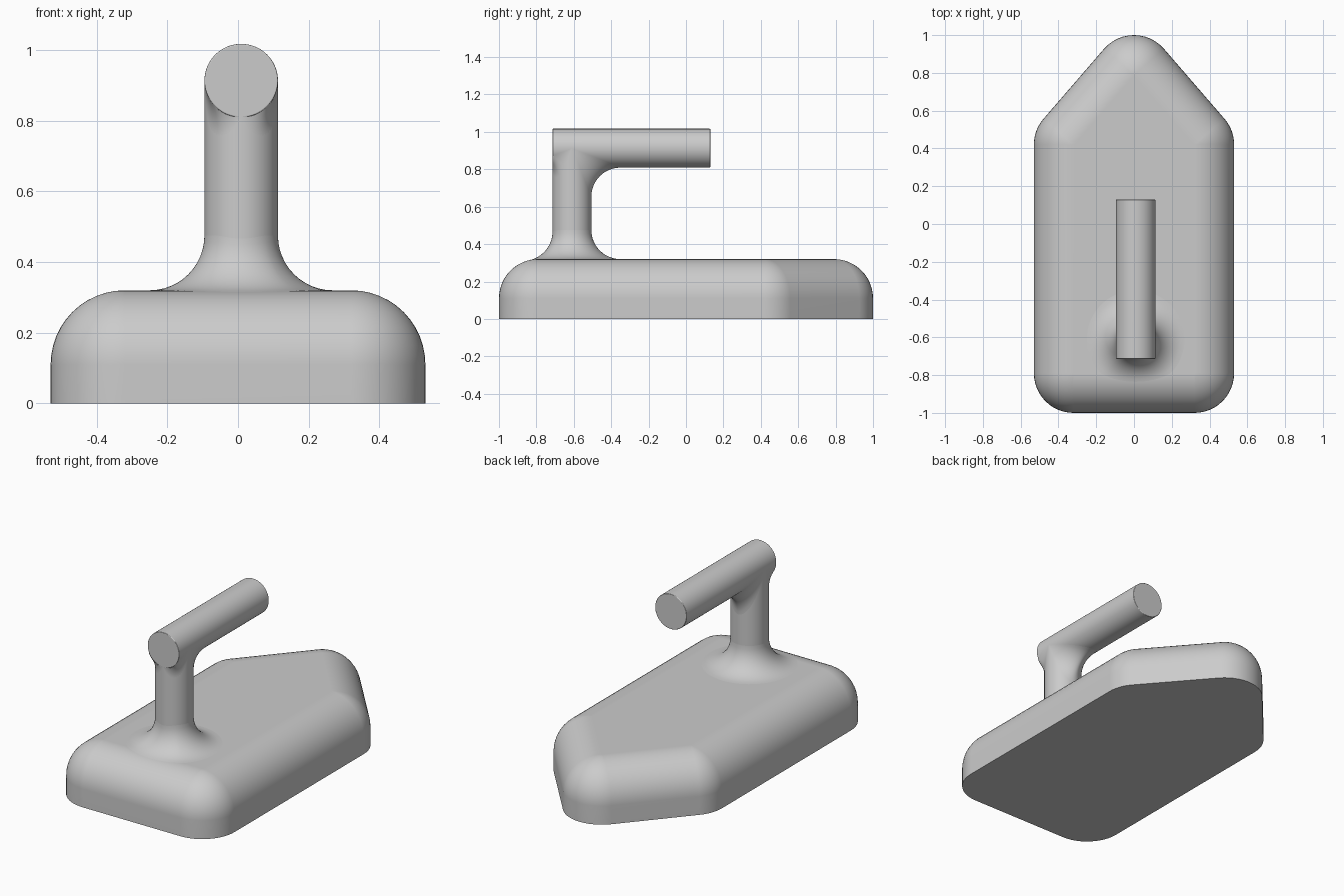
import bpy, bmesh, math
from mathutils import Vector, Matrix

cube = bpy.data.objects.get("Cube")
if cube:
    bpy.data.objects.remove(cube, do_unlink=True)

grey = bpy.data.materials.new("plain_grey")
grey.use_nodes = True
COLOR = (0.6, 0.6, 0.6, 1)
grey.diffuse_color = COLOR
grey.node_tree.nodes["Principled BSDF"].inputs["Base Color"].default_value = COLOR

EDGE = 0.21                           # rounding of the base
HEIGHT = 0.32
ROD = 0.104                           # radius of post and handle
BLEND = 0.155                         # radius of the fillets
REACH = ROD + BLEND
JOINT = Vector((0.009, -0.61, 0.913))  # where post and handle axes meet
BACK_END = 0.13
CORE = [(-0.32, -0.79), (0.32, -0.79), (0.32, 0.42), (0, 0.79)]


def finish(name, bm):
    mesh = bpy.data.meshes.new(name)
    bm.to_mesh(mesh)
    bm.free()
    mesh.materials.append(grey)
    obj = bpy.data.objects.new(name, mesh)
    bpy.context.collection.objects.link(obj)
    bpy.ops.object.select_all(action="DESELECT")
    obj.select_set(True)
    bpy.context.view_layer.objects.active = obj
    bpy.ops.object.shade_smooth_by_angle(angle=math.radians(35))
    mod = obj.modifiers.new("even_shading", "WEIGHTED_NORMAL")
    mod.keep_sharp = True


def base():
    # Sweep a quarter round about the core outline
    steps = 12
    pts = [Vector(p) for p in CORE]
    pts.append(Vector((-CORE[2][0], CORE[2][1])))
    outline = []
    for i, p in enumerate(pts):
        before, after = p - pts[i - 1], pts[(i + 1) % len(pts)] - p
        start = math.atan2(-before.x, before.y)
        turn = before.angle(after)
        for k in range(steps + 1):
            a = start + turn * k / steps
            outline.append((p, Vector((math.cos(a), math.sin(a)))))
    bm = bmesh.new()
    levels = [(EDGE, 0)]
    for k in range(steps + 1):
        e = math.pi / 2 * k / steps
        levels.append((EDGE * math.cos(e), HEIGHT - EDGE + EDGE * math.sin(e)))
    rings = [[bm.verts.new((*(p + d * r), z)) for p, d in outline] for r, z in levels]
    n = len(outline)
    for low, high in zip(rings, rings[1:]):
        for i in range(n):
            j = (i + 1) % n
            bm.faces.new((low[i], low[j], high[j], high[i]))
    bm.faces.new(rings[0][::-1])
    bm.faces.new(rings[-1])
    bmesh.ops.remove_doubles(bm, verts=bm.verts, dist=0.0001)
    bmesh.ops.recalc_face_normals(bm, faces=bm.faces)
    finish("base", bm)


def rod(name, start, end, bevel):
    start, end = Vector(start), Vector(end)
    axis = end - start
    place = Matrix.Translation((start + end) / 2) @ axis.to_track_quat("Z", "Y").to_matrix().to_4x4()
    bm = bmesh.new()
    bmesh.ops.create_cone(bm, cap_ends=True, segments=64, radius1=ROD, radius2=ROD,
                          depth=axis.length, matrix=place)
    if bevel:
        rims = [e for f in bm.faces if len(f.verts) > 4 for e in f.edges]
        bmesh.ops.bevel(bm, geom=rims, offset=bevel, segments=3, profile=0.5, affect="EDGES")
    finish(name, bm)


def fillet(name, arcs, steps=12):
    # Each arc is a ball centre and its two contact points
    bm = bmesh.new()
    rows, centres = [], []
    for c, p, q in arcs:
        u, v = (p - c).normalized(), (q - c).normalized()
        axis, angle = u.rotation_difference(v).to_axis_angle()
        rows.append([bm.verts.new(c + Matrix.Rotation(angle * k / steps, 3, axis) @ u * BLEND)
                     for k in range(steps + 1)])
        centres.append(c)
    for i in range(len(rows) - 1):
        a, b = rows[i], rows[i + 1]
        for k in range(steps):
            f = bm.faces.new((a[k], a[k + 1], b[k + 1], b[k]))
            f.normal_update()
            if f.normal.dot(centres[i] - f.calc_center_median()) < 0:
                f.normal_flip()
    bmesh.ops.remove_doubles(bm, verts=bm.verts, dist=0.00005)
    finish(name, bm)


def flare_arcs():
    # Ball rolling round the post over the base and its rounded front
    arcs = []
    for i in range(65):
        a = math.tau * i / 64
        d = Vector((math.cos(a), math.sin(a), 0))
        c = Vector((JOINT.x, JOINT.y, 0)) + d * REACH
        over = min(0, c.y - CORE[0][1])
        span = EDGE + BLEND
        rise = math.sqrt(span ** 2 - over ** 2)
        c.z = HEIGHT - EDGE + rise
        arcs.append((c, c - d * BLEND, c - Vector((0, over, rise)) * (BLEND / span)))
    return arcs


def elbow_arcs(side):
    # Ball rolling under the handle against the post; side is -1 front, 1 back
    arcs = []
    for i in range(49):
        a = math.radians(-89 + 178 * i / 48)
        s, co = math.sin(a), math.cos(a)
        k, y = REACH, REACH * co
        touch = y
        if side < 0 and y > ROD:      # the ball meets the end rim of the handle
            lo, hi = 0, math.pi / 2
            for _ in range(40):
                m = (lo + hi) / 2
                k, y = ROD + BLEND * math.sin(m), ROD + BLEND * math.cos(m)
                if (k * s) ** 2 + y ** 2 > REACH ** 2:
                    lo = m
                else:
                    hi = m
            touch = ROD
        c = Vector((k * s, side * y, -k * co))
        on_handle = Vector((ROD * s, side * touch, -ROD * co))
        on_post = Vector((c.x * ROD / REACH, c.y * ROD / REACH, c.z))
        arcs.append((JOINT + c, JOINT + on_handle, JOINT + on_post))
    return arcs


base()
rod("post", (JOINT.x, JOINT.y, HEIGHT - 0.1), JOINT, 0)
rod("handle", (JOINT.x, JOINT.y - ROD, JOINT.z), (JOINT.x, BACK_END, JOINT.z), 0.004)
fillet("post_flare", flare_arcs())
fillet("handle_elbow_back", elbow_arcs(1))
fillet("handle_elbow_front", elbow_arcs(-1))
